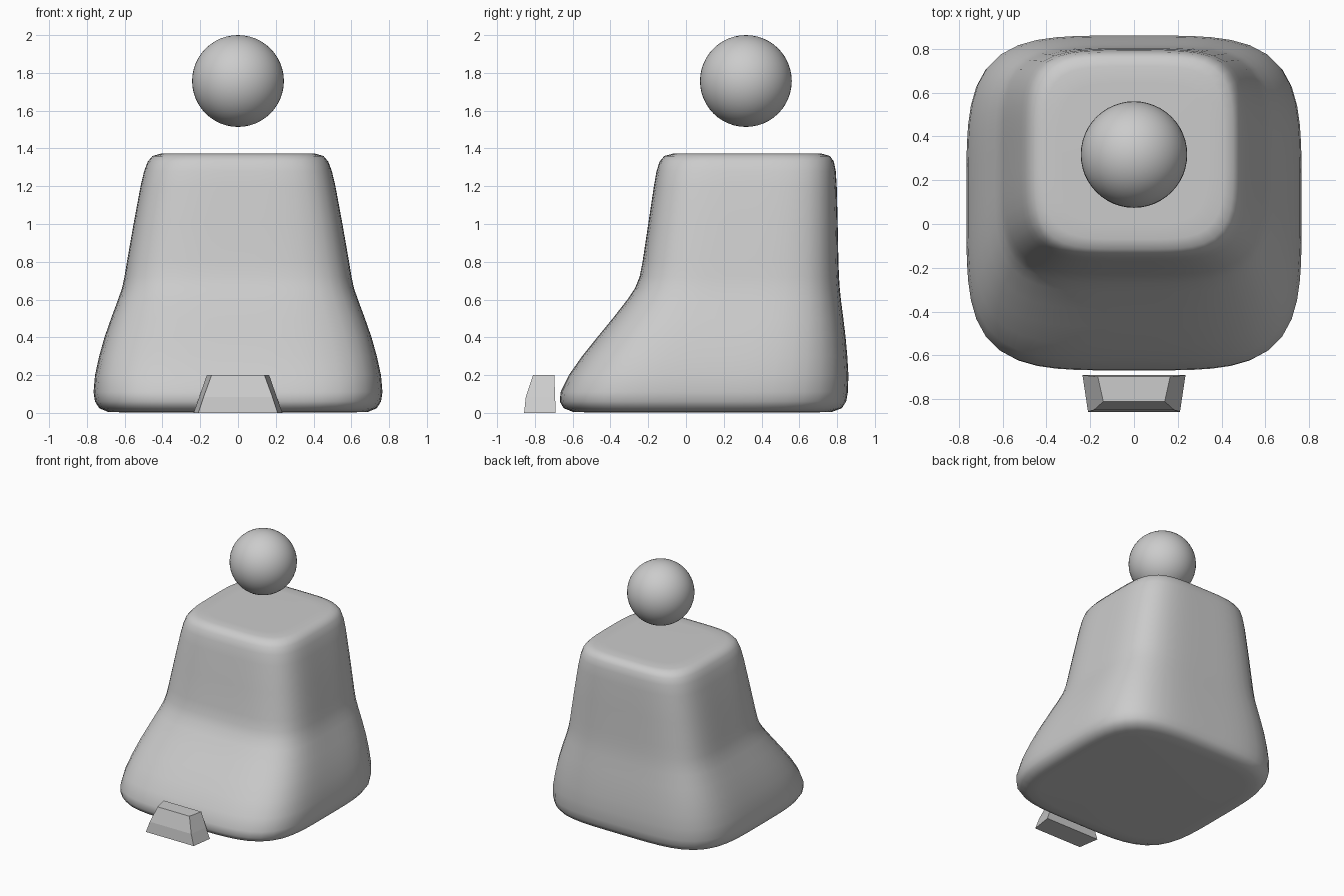
import bpy, bmesh, math

if "Cube" in bpy.data.objects:
    bpy.data.objects.remove(bpy.data.objects["Cube"])


def make_object(name, bm):
    bmesh.ops.recalc_face_normals(bm, faces=bm.faces)
    mesh = bpy.data.meshes.new(name)
    bm.to_mesh(mesh)
    bm.free()
    ob = bpy.data.objects.new(name, mesh)
    bpy.context.collection.objects.link(ob)
    return ob


def loft(name, rings):
    """Join rings of equal point count and cap both ends."""
    bm = bmesh.new()
    vr = [[bm.verts.new(p) for p in r] for r in rings]
    n = len(vr[0])
    for a, b in zip(vr, vr[1:]):
        for i in range(n):
            j = (i + 1) % n
            bm.faces.new((a[i], a[j], b[j], b[i]))
    bm.faces.new(vr[0][::-1])
    bm.faces.new(vr[-1])
    return make_object(name, bm)


def rounded_square(z, half, y0, y1, n=64, power=4.15):
    cy, hy = (y0 + y1) / 2, (y1 - y0) / 2
    ring = []
    for i in range(n):
        t = 2 * math.pi * (i + 0.5) / n
        c, s = math.cos(t), math.sin(t)
        k = (abs(c) ** power + abs(s) ** power) ** (-1 / power)
        ring.append((half * c * k, cy + hy * s * k, z))
    return ring


# Body: z, half width, front y, back y
profile = [
    (0.003, 0.62, -0.53, 0.70), (0.006, 0.69, -0.60, 0.775),
    (0.025, 0.735, -0.648, 0.825), (0.06, 0.757, -0.668, 0.848),
    (0.11, 0.765, -0.664, 0.857), (0.2, 0.757, -0.62, 0.86),
    (0.3, 0.735, -0.55, 0.854), (0.4, 0.707, -0.47, 0.845),
    (0.5, 0.672, -0.388, 0.833), (0.6, 0.635, -0.31, 0.82),
    (0.66, 0.614, -0.27, 0.814), (0.72, 0.601, -0.246, 0.81),
    (0.8, 0.588, -0.23, 0.807), (1.0, 0.553, -0.20, 0.803),
    (1.2, 0.516, -0.17, 0.798), (1.28, 0.497, -0.156, 0.793),
    (1.33, 0.478, -0.14, 0.783), (1.36, 0.453, -0.115, 0.762),
    (1.372, 0.41, -0.07, 0.72), (1.373, 0.33, 0.0, 0.64),
]
body = loft("body", [rounded_square(*p) for p in profile])
for p in body.data.polygons:
    p.use_smooth = True

# Head ball
bpy.ops.mesh.primitive_uv_sphere_add(segments=48, ring_count=24, radius=0.243,
                                     location=(0, 0.317, 1.757))
head = bpy.context.object
head.name = "head"
bpy.ops.object.shade_smooth()


# Front block: z, back half width, back y, front half width, front y
def block_ring(z, bw, by, fw, fy):
    return [(-fw, fy, z), (fw, fy, z), (bw, by, z), (-bw, by, z)]


loft("front_block", [block_ring(0, 0.235, -0.69, 0.21, -0.857),
                     block_ring(0.085, 0.205, -0.693, 0.182, -0.848),
                     block_ring(0.2, 0.165, -0.697, 0.14, -0.81)])
